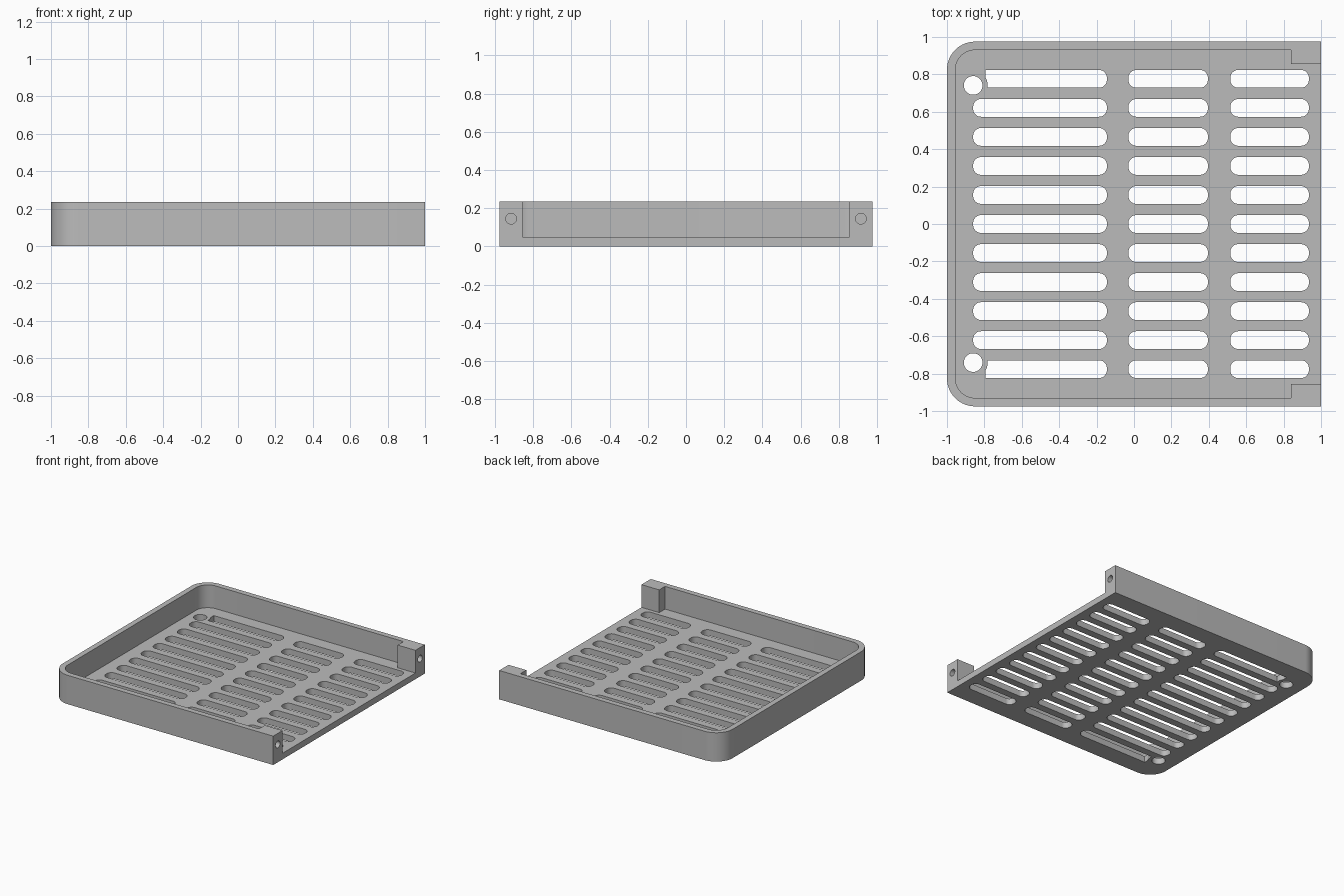
import bpy, bmesh
from math import sin, cos, pi, sqrt
from mathutils import Matrix

if "Cube" in bpy.data.objects:
    bpy.data.objects.remove(bpy.data.objects["Cube"])

HALF_Y, HEIGHT, FLOOR, WALL = 0.975, 0.235, 0.05, 0.045
BLOCK_X, BLOCK_Y = 0.84, 0.855
SCREW_X, SCREW_Y = -0.86, 0.741


def arc(cx, cy, r, a0, a1, n=8):
    """Points on an arc, angles in quarter turns."""
    angles = [(a0 + (a1 - a0) * i / n) * pi / 2 for i in range(n + 1)]
    return [(cx + r * cos(a), cy + r * sin(a)) for a in angles]


def prism(bm, pts, z0, z1):
    """Extrude a closed outline from z0 to z1."""
    face = bm.faces.new([bm.verts.new((x, y, z0)) for x, y in pts])
    top = bmesh.ops.extrude_face_region(bm, geom=[face])["geom"]
    verts = [v for v in top if isinstance(v, bmesh.types.BMVert)]
    bmesh.ops.translate(bm, verts=verts, vec=(0, 0, z1 - z0))


def make(name, bm):
    bmesh.ops.recalc_face_normals(bm, faces=bm.faces)
    mesh = bpy.data.meshes.new(name)
    bm.to_mesh(mesh)
    bm.free()
    obj = bpy.data.objects.new(name, mesh)
    bpy.context.collection.objects.link(obj)
    return obj


def slot(x0, x1, y, h=0.0475, r=0.042):
    """Rounded slot outline."""
    corners = [(x1 - r, y + h - r), (x0 + r, y + h - r),
               (x0 + r, y - h + r), (x1 - r, y - h + r)]
    return [p for q, c in enumerate(corners) for p in arc(*c, r, q, q + 1)]


def notched_slot(x0, x1, side, h=0.0475, r=0.042):
    """Outer slot whose left end keeps clear of the screw hole."""
    y, clear = 0.776, 0.078
    pts = arc(x1 - r, y - h + r, r, 3, 4) + arc(x1 - r, y + h - r, r, 0, 1)
    for i in range(11):
        py = y + h - 2 * h * i / 10
        reach = sqrt(max(0, clear ** 2 - (py - SCREW_Y) ** 2))
        pts.append((max(x0, SCREW_X + reach), py))
    return [(px, py * side) for px, py in pts]


# tray body: rounded on the left, square on the right
R = 0.15
body = bmesh.new()
prism(body, [(1, -HALF_Y), (1, HALF_Y)]
      + arc(-1 + R, HALF_Y - R, R, 1, 2, 16)
      + arc(-1 + R, -HALF_Y + R, R, 2, 3, 16), 0, HEIGHT)
tray = make("vent_tray", body)

# pocket, open on the right between the two end blocks
inner, r = HALF_Y - WALL, R - WALL
pocket = bmesh.new()
prism(pocket, [(1.1, -BLOCK_Y), (1.1, BLOCK_Y), (BLOCK_X, BLOCK_Y), (BLOCK_X, inner)]
      + arc(-1 + R, inner - r, r, 1, 2, 16)
      + arc(-1 + R, -inner + r, r, 2, 3, 16)
      + [(BLOCK_X, -inner), (BLOCK_X, -BLOCK_Y)], FLOOR, HEIGHT + 0.1)

# vent slots and screw holes through the floor
vents = bmesh.new()
outlines = []
for row in range(-5, 6):
    y = row * 0.1552
    if abs(row) == 5:
        outlines.append(notched_slot(-0.795, -0.145, row / 5))
    else:
        outlines.append(slot(-0.86, -0.145, y))
    outlines += [slot(-0.03, 0.395, y), slot(0.515, 0.935, y)]
for side in (-1, 1):
    outlines.append(arc(SCREW_X, SCREW_Y * side, 0.05, 0, 4, 32)[:-1])
for pts in outlines:
    prism(vents, pts, -0.1, FLOOR + 0.05)

# blind holes in the end blocks
pins = bmesh.new()
for side in (-1, 1):
    spot = Matrix.Translation((1, 0.915 * side, 0.145)) @ Matrix.Rotation(pi / 2, 4, 'Y')
    bmesh.ops.create_cone(pins, cap_ends=True, segments=24, radius1=0.028,
                          radius2=0.028, depth=0.24, matrix=spot)

# cut everything out and drop the cutters
cutters = [make("pocket_cutter", pocket), make("vent_cutter", vents), make("pin_cutter", pins)]
for cutter in cutters:
    cutter.hide_render = True
    mod = tray.modifiers.new(cutter.name, 'BOOLEAN')
    mod.operation, mod.solver, mod.object = 'DIFFERENCE', 'EXACT', cutter
bpy.context.view_layer.update()
graph = bpy.context.evaluated_depsgraph_get()
cut = bpy.data.meshes.new_from_object(tray.evaluated_get(graph))
tray.modifiers.clear()
tray.data = cut
for cutter in cutters:
    bpy.data.objects.remove(cutter)

# single grey material
grey = bpy.data.materials.new("plain_grey")
grey.use_nodes = True
grey.diffuse_color = (0.5, 0.5, 0.5, 1)
grey.node_tree.nodes["Principled BSDF"].inputs["Base Color"].default_value = (0.5, 0.5, 0.5, 1)
cut.materials.clear()
cut.materials.append(grey)

bpy.context.view_layer.objects.active = tray
tray.select_set(True)
bpy.ops.object.shade_smooth_by_angle(angle=pi / 6)
